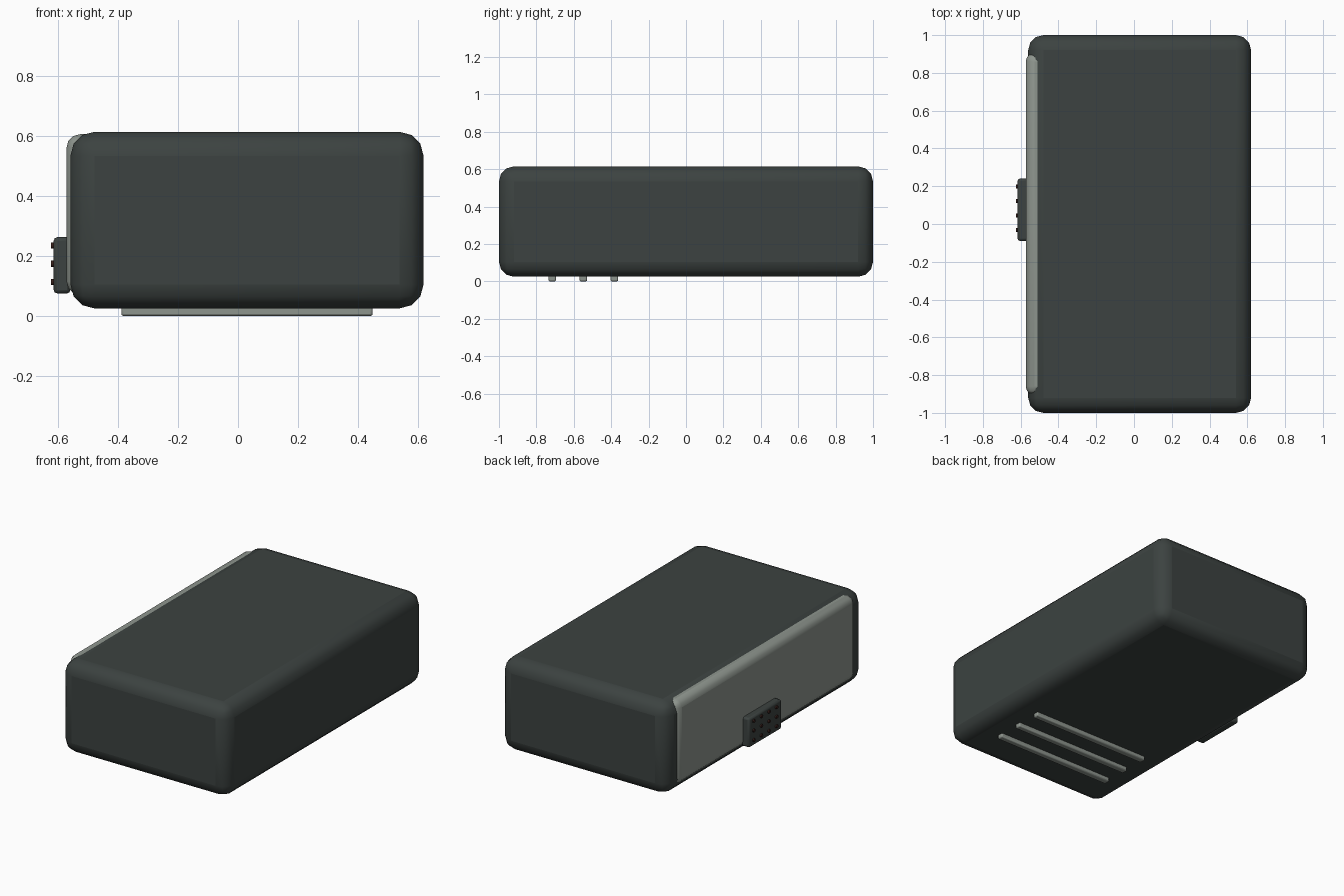
import bpy

if "Cube" in bpy.data.objects:
    bpy.data.objects.remove(bpy.data.objects["Cube"])


def material(name, rgb):
    m = bpy.data.materials.new(name)
    m.diffuse_color = (*rgb, 1)
    m.use_nodes = True
    m.node_tree.nodes["Principled BSDF"].inputs["Base Color"].default_value = m.diffuse_color
    return m


dark = material("dark_plastic", (0.045, 0.055, 0.052))
grey = material("grey_plastic", (0.27, 0.30, 0.27))
brown = material("socket_brown", (0.04, 0.015, 0.012))


def finish(ob, name, mat, bevel=0, segments=3):
    ob.name = name
    ob.data.materials.append(mat)
    if bevel:
        b = ob.modifiers.new("bevel", 'BEVEL')
        b.width = bevel
        b.segments = segments
    bpy.ops.object.shade_smooth_by_angle()
    return ob


def box(name, x, y, z, mat, bevel, segments=3):
    """Rounded box from (min, max) ranges."""
    bpy.ops.mesh.primitive_cube_add(size=1, location=[sum(r) / 2 for r in (x, y, z)])
    ob = bpy.context.object
    ob.scale = [r[1] - r[0] for r in (x, y, z)]
    bpy.ops.object.transform_apply(location=False, rotation=False, scale=True)
    return finish(ob, name, mat, bevel, segments)


# Main casing
box("casing", (-0.56, 0.62), (-1, 1), (0.025, 0.615), dark, 0.08)

# End plate on the left side
box("side_plate", (-0.573, -0.44), (-0.905, 0.905), (0.07, 0.607), grey, 0.045)

# Connector block with a 4 x 3 grid of contacts
box("connector", (-0.616, -0.56), (-0.09, 0.24), (0.075, 0.263), dark, 0.012, 2)
for i in range(4):
    for j in range(3):
        bpy.ops.mesh.primitive_cylinder_add(
            vertices=12, radius=0.0105, depth=0.02,
            location=(-0.615, -0.032 + 0.0765 * i, 0.113 + 0.061 * j),
            rotation=(0, 1.5707963, 0))
        finish(bpy.context.object, f"contact_{i}_{j}", brown)

# Grip rails underneath
for i in range(3):
    y = -0.715 + 0.166 * i
    box(f"bottom_rail_{i}", (-0.39, 0.45), (y - 0.02, y + 0.02), (0, 0.04), grey, 0.007, 2)
